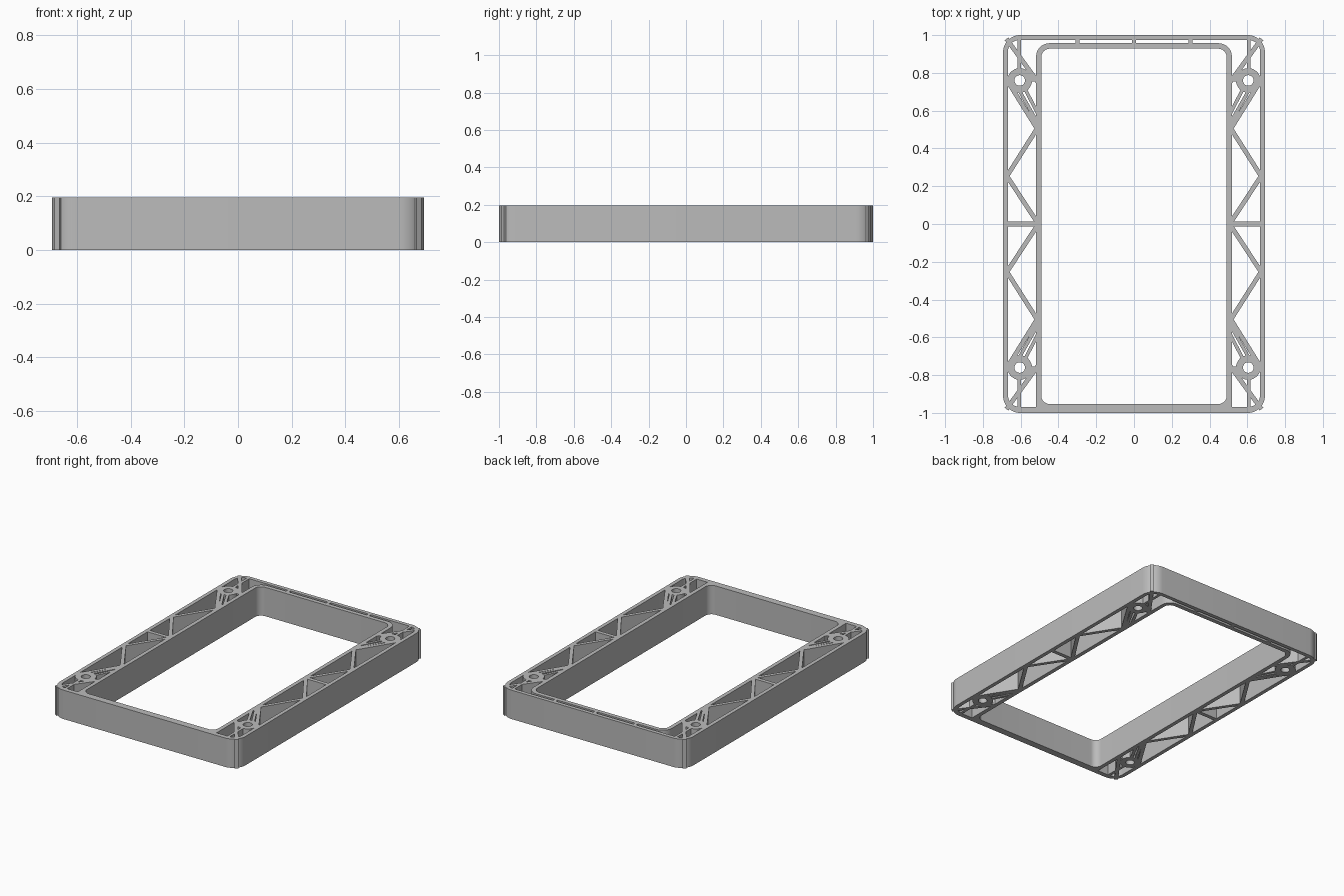
import bpy
import bmesh
from math import cos, sin, pi, radians
from mathutils import Vector

H = 0.195

cube = bpy.data.objects.get("Cube")
if cube:
    bpy.data.objects.remove(cube, do_unlink=True)

grey = bpy.data.materials.new("plain grey")
grey.use_nodes = True
colour = (0.5, 0.5, 0.5, 1)
grey.diffuse_color = colour
grey.node_tree.nodes["Principled BSDF"].inputs["Base Color"].default_value = colour
parts = []


def rounded(x, y0, y1, r_front, r_back, n=12):
    """Outline of a rectangle with round corners, from the back left corner on."""
    pts = []
    for k, (sx, y, sy, r) in enumerate([(1, y1, 1, r_back), (-1, y1, 1, r_back),
                                        (-1, y0, -1, r_front), (1, y0, -1, r_front)]):
        for i in range(n + 1):
            a = (k + i / n) * pi / 2
            pts.append((sx * (x - r) + r * cos(a), y - sy * r + r * sin(a)))
    return pts


def circle(cx, cy, r, n=32):
    return [(cx + r * cos(2 * pi * i / n), cy + r * sin(2 * pi * i / n)) for i in range(n)]


def finish(name, bm):
    bmesh.ops.recalc_face_normals(bm, faces=bm.faces)
    mesh = bpy.data.meshes.new(name)
    bm.to_mesh(mesh)
    bm.free()
    mesh.materials.append(grey)
    ob = bpy.data.objects.new(name, mesh)
    bpy.context.collection.objects.link(ob)
    parts.append(ob)


def ring(name, outer, inner):
    """Full-height wall between two outlines with equal point counts."""
    bm = bmesh.new()
    loops = [[bm.verts.new((x, y, z)) for x, y in o]
             for o, z in ((outer, 0), (outer, H), (inner, H), (inner, 0))]
    n = len(outer)
    for k in range(4):
        a, b = loops[k], loops[(k + 1) % 4]
        for i in range(n):
            j = (i + 1) % n
            bm.faces.new((a[i], a[j], b[j], b[i]))
    finish(name, bm)


def rib(name, a, b, width):
    """Full-height straight web from a to b."""
    a, b = Vector(a), Vector(b)
    d = (b - a).normalized() * width / 2
    side = Vector((-d.y, d.x))
    bm = bmesh.new()
    base = bm.faces.new([bm.verts.new((p.x, p.y, 0))
                         for p in (a + side, b + side, b - side, a - side)])
    top = bmesh.ops.extrude_face_region(bm, geom=[base])["geom"]
    bmesh.ops.translate(bm, vec=(0, 0, H),
                        verts=[v for v in top if isinstance(v, bmesh.types.BMVert)])
    finish(name, bm)


# Outer and inner walls; they merge at the front
ring("outer_wall", rounded(0.693, -1, 1, 0.09, 0.09),
     rounded(0.667, -0.968, 0.974, 0.06, 0.06))
ring("inner_wall", rounded(0.518, -0.985, 0.957, 0.005, 0.07),
     rounded(0.491, -0.953, 0.928, 0.045, 0.045))

# Short spacers in the back gap
for x in (-0.3, 0, 0.3):
    rib("back_spacer", (x, 0.95), (x, 0.98), 0.022)

for sx, side in ((1, "left"), (-1, "right")):
    rib(side + "_middle_rib", (sx * 0.505, 0), (sx * 0.68, 0), 0.026)
    for sy, end in ((1, "back"), (-1, "front")):
        name = side + "_" + end + "_"

        def web(part, a, b, width=0.024):
            rib(name + part, (sx * a[0], sy * a[1]), (sx * b[0], sy * b[1]), width)

        # Zigzag truss
        web("inner_truss", (0.51, 0.005), (0.675, 0.257))
        web("middle_truss", (0.675, 0.25), (0.51, 0.51))
        web("outer_truss", (0.51, 0.5), (0.675, 0.765))
        # Screw boss and the webs that hold it
        ring(name + "boss", circle(sx * 0.605, sy * 0.76, 0.065),
             circle(sx * 0.605, sy * 0.76, 0.028))
        web("corner_web", (0.675, 0.98), (0.508, 0.75))
        web("end_web", (0.607, 0.815), (0.607, 0.98), 0.018)
        web("side_web", (0.552, 0.765), (0.505, 0.765), 0.02)
        web("spoke", (0.575, 0.712), (0.51, 0.585), 0.018)
        web("spoke_brace", (0.605, 0.703), (0.51, 0.535), 0.018)

# Smooth the round corners, keep hard edges
bpy.ops.object.select_all(action="DESELECT")
for ob in parts:
    ob.select_set(True)
bpy.context.view_layer.objects.active = parts[0]
bpy.ops.object.shade_smooth_by_angle(angle=radians(30))
